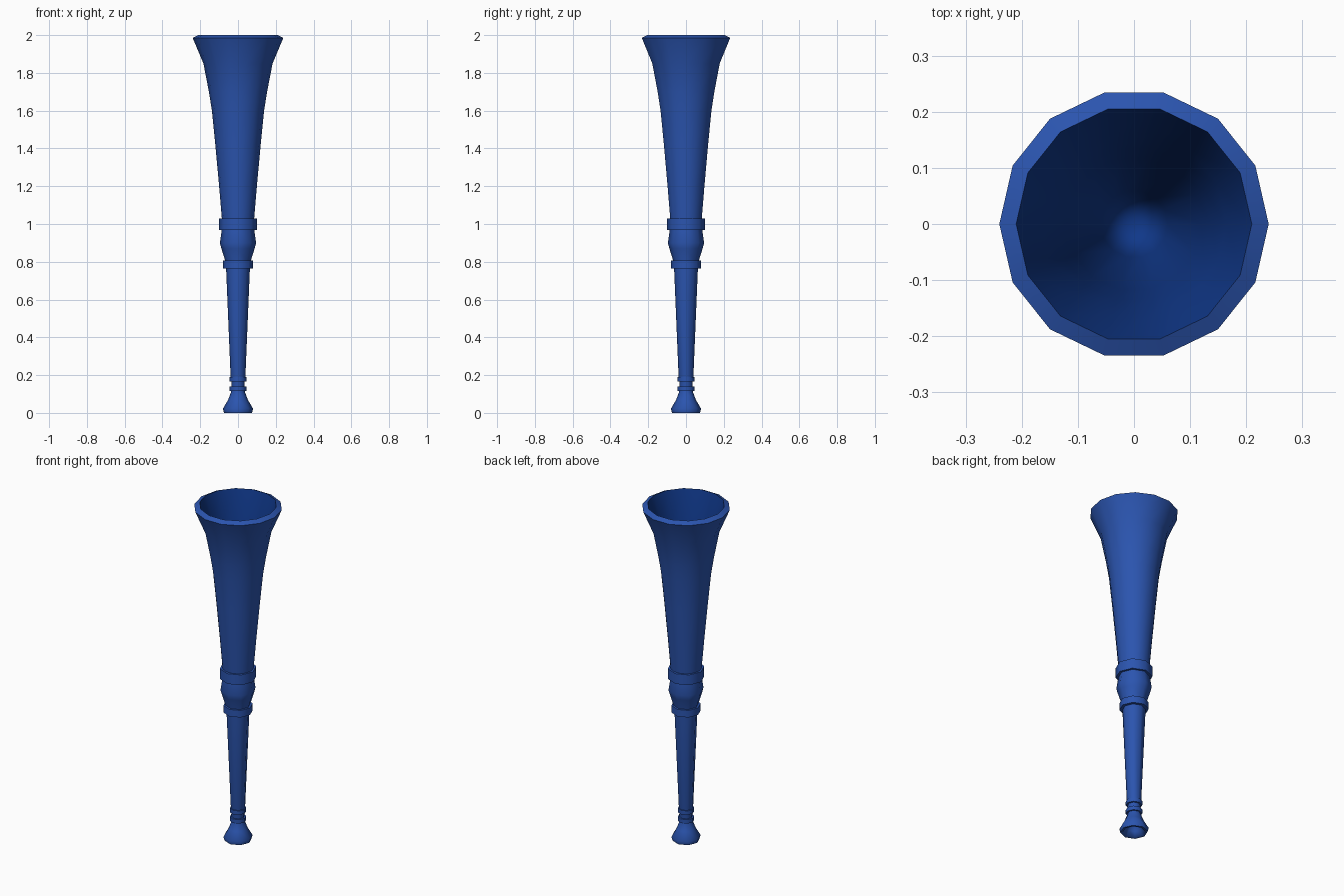
import bpy, bmesh, math

if "Cube" in bpy.data.objects:
    bpy.data.objects.remove(bpy.data.objects["Cube"], do_unlink=True)


def material(name, colour):
    mat = bpy.data.materials.new(name)
    mat.use_nodes = True
    mat.diffuse_color = colour
    mat.node_tree.nodes["Principled BSDF"].inputs["Base Color"].default_value = colour
    return mat


blue = material("blue plastic", (0.024, 0.09, 0.43, 1))
dark_blue = material("dark blue inside", (0.005, 0.039, 0.25, 1))


def lathe(name, profile, sides, closed=False, angle=50, lining=()):
    """Turn a (radius, height) profile around z; bands listed in lining are dark."""
    bm = bmesh.new()
    rings = []
    for r, z in profile:
        if r == 0:
            rings.append([bm.verts.new((0, 0, z))] * sides)
        else:
            turns = [2 * math.pi * i / sides for i in range(sides)]
            rings.append([bm.verts.new((r * math.cos(a), r * math.sin(a), z)) for a in turns])
    pairs = list(zip(rings, rings[1:]))
    if closed:
        pairs.append((rings[-1], rings[0]))
    for band, (low, high) in enumerate(pairs):
        for i in range(sides):
            j = (i + 1) % sides
            corners = dict.fromkeys((low[i], low[j], high[j], high[i]))
            bm.faces.new(list(corners)).material_index = int(band in lining)
    bmesh.ops.recalc_face_normals(bm, faces=bm.faces)
    mesh = bpy.data.meshes.new(name)
    bm.to_mesh(mesh)
    bm.free()
    mesh.materials.append(blue)
    if lining:
        mesh.materials.append(dark_blue)
    obj = bpy.data.objects.new(name, mesh)
    bpy.context.collection.objects.link(obj)
    bpy.ops.object.select_all(action="DESELECT")
    obj.select_set(True)
    bpy.context.view_layer.objects.active = obj
    bpy.ops.object.shade_smooth_by_angle(angle=math.radians(angle))


def collar(name, radius, inner, bottom, top):
    """Raised eight-sided band with crisp edges."""
    lathe(name, [(inner, bottom), (radius, bottom), (radius, top), (inner, top)], 8, closed=True)


# Flared horn with a sloping rim and a deep dark hollow
lathe("bell", [(0.083, 1.0), (0.1, 1.2), (0.12, 1.42), (0.138, 1.6), (0.154, 1.7),
               (0.183, 1.85), (0.24, 1.985), (0.21, 2.0),
               (0.165, 1.85), (0.138, 1.7), (0.12, 1.58), (0.06, 1.05), (0, 0.85)],
      14, angle=40, lining=range(7, 12))

# Bulging joint between the two wide collars
lathe("joint", [(0.086, 1.0), (0.087, 0.96), (0.096, 0.9), (0.088, 0.87),
                (0.066, 0.8), (0.064, 0.78)], 8)
collar("upper_collar", 0.1, 0.07, 0.967, 1.028)
collar("lower_collar", 0.08, 0.05, 0.765, 0.807)

# Tapered blowing tube
lathe("stem", [(0.064, 0.79), (0.039, 0.19), (0.035, 0.17), (0.035, 0.1)], 8)
for place, z in (("upper", 0.167), ("lower", 0.115)):
    collar(place + "_ring", 0.045, 0.025, z, z + 0.024)

# Cupped mouthpiece, open underneath
lathe("mouthpiece", [(0.034, 0.13), (0.037, 0.11), (0.052, 0.07), (0.08, 0.022),
                     (0.074, 0), (0.062, 0), (0.045, 0.03), (0.022, 0.08), (0, 0.085)],
      8, angle=65)
